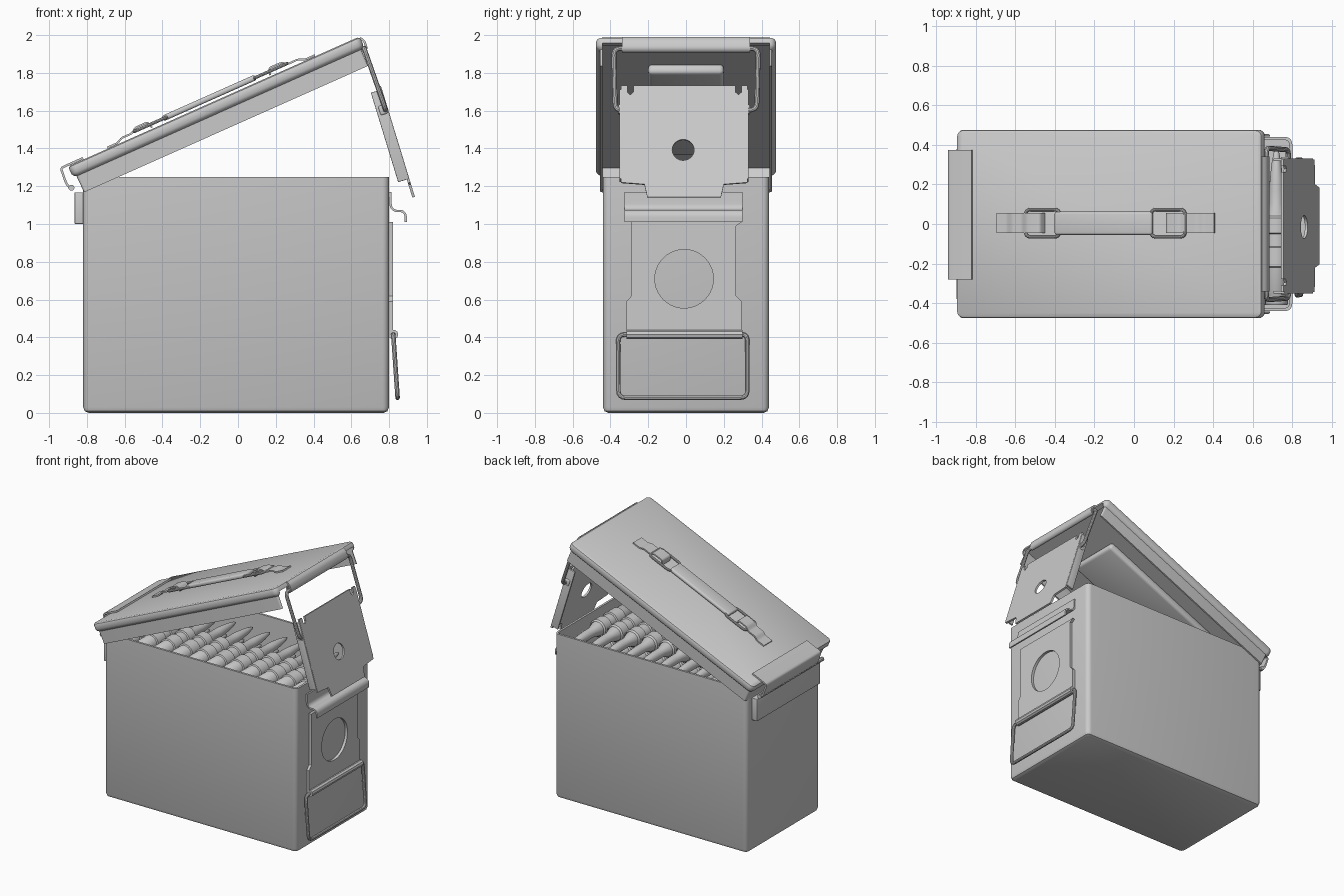
import bpy, bmesh, math
from mathutils import Matrix, Vector

if "Cube" in bpy.data.objects:
    bpy.data.objects.remove(bpy.data.objects["Cube"])

I = Matrix.Identity(4)
# tilted frames: opened lid (origin at its rear top edge) and hanging latch plate
LID = Matrix.Translation((-0.90, 0, 1.305)) @ Matrix.Rotation(math.radians(-24), 4, 'Y')
LATCH = Matrix.Translation((0.75, 0, 1.73)) @ Matrix.Rotation(math.radians(-17), 4, 'Y')
FACE = Matrix(((0, 0, 1, 0), (1, 0, 0, 0), (0, 1, 0, 0), (0, 0, 0, 1)))  # drawing plane -> y,z


def add(name, data, mat=I):
    ob = bpy.data.objects.new(name, data)
    bpy.context.collection.objects.link(ob)
    ob.matrix_world = mat
    return ob


def from_bm(name, bm, mat=I):
    bmesh.ops.recalc_face_normals(bm, faces=bm.faces)
    me = bpy.data.meshes.new(name)
    bm.to_mesh(me)
    bm.free()
    return add(name, me, mat)


def bake(ob):
    """Replace an object by its evaluated mesh."""
    deps = bpy.context.evaluated_depsgraph_get()
    me = bpy.data.meshes.new_from_object(ob.evaluated_get(deps))
    name, mat = ob.name, ob.matrix_world.copy()
    bpy.data.objects.remove(ob)
    return add(name, me, mat)


def box(name, x0, x1, y0, y1, z0, z1, mat=I, bev=0.0):
    bm = bmesh.new()
    bmesh.ops.create_cube(bm, size=1)
    for v in bm.verts:
        v.co = ((x0 + x1) / 2 + v.co.x * (x1 - x0), (y0 + y1) / 2 + v.co.y * (y1 - y0),
                (z0 + z1) / 2 + v.co.z * (z1 - z0))
    if bev:
        bmesh.ops.bevel(bm, geom=bm.edges[:], offset=bev, segments=3, profile=0.5, affect='EDGES')
    return from_bm(name, bm, mat)


def loft(name, x0, x1, hy, radius, steps, mat=I):
    """Stack of rounded rectangles; steps are (inset, z)."""
    bm, rings = bmesh.new(), []
    for inset, z in steps:
        r, ring = max(0.006, radius - inset), []
        xs, ys = (x0 + inset + r, x1 - inset - r), hy - inset - r
        for k, (cx, cy) in enumerate(((xs[1], ys), (xs[0], ys), (xs[0], -ys), (xs[1], -ys))):
            for i in range(6):
                a = math.radians(90 * k + 18 * i)
                ring.append(bm.verts.new((cx + r * math.cos(a), cy + r * math.sin(a), z)))
        rings.append(ring)
    for a, b in zip(rings, rings[1:]):
        for i in range(len(a)):
            j = (i + 1) % len(a)
            bm.faces.new((a[i], a[j], b[j], b[i]))
    bm.faces.new(rings[0])
    bm.faces.new(rings[-1])
    return from_bm(name, bm, mat)


def fillet(pts, r, closed=False):
    """Round the corners of a path."""
    pts, out, n = [Vector(p) for p in pts], [], len(pts)
    for i, p in enumerate(pts):
        if not closed and i in (0, n - 1):
            out.append(p)
            continue
        d0, d1 = pts[i - 1] - p, pts[(i + 1) % n] - p
        a = p + d0.normalized() * min(r, d0.length * 0.45)
        b = p + d1.normalized() * min(r, d1.length * 0.45)
        out += [a * (1 - t) ** 2 + p * 2 * t * (1 - t) + b * t * t for t in (0, .25, .5, .75, 1)]
    return out


def spline(cu, pts, closed):
    s = cu.splines.new('POLY')
    s.points.add(len(pts) - 1)
    for q, p in zip(s.points, pts):
        q.co = (*p, 1)
    s.use_cyclic_u = closed


def wire(name, pts, r=0.011, bend=0.04, closed=False, mat=I):
    cu = bpy.data.curves.new(name, 'CURVE')
    cu.dimensions, cu.bevel_depth, cu.bevel_resolution, cu.use_fill_caps = '3D', r, 3, True
    spline(cu, fillet(pts, bend, closed), closed)
    return bake(add(name, cu, mat))


def strip(name, prof, y0, y1, t=0.012, bend=0.015, mat=I):
    """Bent sheet metal: x,z profile pulled along y."""
    bm = bmesh.new()
    rows = [(bm.verts.new((x, y0, z)), bm.verts.new((x, y1, z)))
            for x, _, z in fillet([(x, 0, z) for x, z in prof], bend)]
    for a, b in zip(rows, rows[1:]):
        bm.faces.new((a[0], a[1], b[1], b[0]))
    ob = from_bm(name, bm, mat)
    m = ob.modifiers.new('thickness', 'SOLIDIFY')
    m.thickness, m.offset = t, 0
    return bake(ob)


def plate(name, outline, hole, t, mat):
    """Flat y,z plate with one round hole (y, z, radius)."""
    cu = bpy.data.curves.new(name, 'CURVE')
    cu.dimensions, cu.fill_mode, cu.extrude = '2D', 'BOTH', t / 2
    spline(cu, [(y, z, 0) for y, z in outline], True)
    y, z, r = hole
    spline(cu, [(y + r * math.cos(k * math.pi / 20), z + r * math.sin(k * math.pi / 20), 0)
                for k in range(40)], True)
    return bake(add(name, cu, mat @ FACE))


def lathe(name, prof, seg=18):
    """Turned part around the y axis; prof is (radius, y)."""
    bm = bmesh.new()
    vs = [bm.verts.new((r, y, 0)) for r, y in prof]
    es = [bm.edges.new(e) for e in zip(vs, vs[1:])]
    bmesh.ops.spin(bm, geom=vs + es, cent=(0, 0, 0), axis=(0, 1, 0), angle=math.tau, steps=seg)
    bmesh.ops.remove_doubles(bm, verts=bm.verts, dist=1e-4)
    return from_bm(name, bm)


# can body, hollow and open at the top
loft('can_body', -0.82, 0.80, 0.44, 0.035,
     [(0.03, 0), (0.009, 0.009), (0, 0.03), (0, 1.25), (0.016, 1.25), (0.016, 0.02)])

# lid shell with rolled rim and skirt; the latch end is open below the rim
lid = loft('lid', 0, 1.69, 0.476, 0.035,
           [(0.015, 0), (0.004, -0.006), (0, -0.016), (0, -0.045), (0.008, -0.058), (0.02, -0.066),
            (0.022, -0.16), (0.034, -0.16), (0.034, -0.025)], LID)
cutter = box('lid_cutter', 1.6, 1.8, -0.442, 0.442, -0.3, -0.036, LID)
cutter.hide_render = True
mod = lid.modifiers.new('open_end', 'BOOLEAN')
mod.object, mod.operation, mod.solver = cutter, 'DIFFERENCE', 'EXACT'
bake(lid)
bpy.data.objects.remove(cutter)
box('lid_inner_panel', 0.3, 1.38, -0.2, 0.2, -0.075, -0.015, LID, 0.022)

# carrying handle: grip, two rings, two strap brackets
box('handle_grip', 0.56, 1.10, -0.055, 0.062, 0.012, 0.042, LID, 0.012)
for i, (a, b) in enumerate(((0.395, 0.585), (1.09, 1.28))):
    wire(f'handle_ring_{i}', [(a, -0.065, 0.026), (b, -0.065, 0.026), (b, 0.073, 0.026), (a, 0.073, 0.026)],
         0.009, 0.03, True, LID)
for i, (a, s) in enumerate(((0.23, 1), (1.434, -1))):
    prof = [(a, 0.006), (a + .06 * s, 0.006), (a + .09 * s, 0.022), (a + .15 * s, 0.022),
            (a + .18 * s, 0.042), (a + .25 * s, 0.042), (a + .26 * s, 0.006)]
    strip(f'handle_bracket_{i}', prof, -0.045, 0.055, 0.01, 0.012, LID)

# rear hinge
strip('hinge_leaf_lid', [(-0.82, 1.349), (-0.938, 1.296), (-0.908, 1.21), (-0.88, 1.185)], -0.28, 0.375)
wire('hinge_pin', [(-0.882, -0.38, 1.192), (-0.882, 0.38, 1.192)], 0.016)
box('hinge_leaf_body', -0.865, -0.81, -0.38, 0.38, 1.0, 1.168, bev=0.004)

# latch: sleeve on the lid end, wire bail, hanging plate with side flanges
strip('latch_sleeve', [(0.645, 1.985), (0.668, 1.97), (0.682, 1.93), (0.668, 1.91), (0.65, 1.925), (0.645, 1.96)],
      -0.34, 0.34)
wire('latch_bail', [(0.78, -0.335, 1.60), (0.78, -0.375, 1.61), (0.668, -0.383, 1.93), (0.668, 0.383, 1.93),
                    (0.78, 0.375, 1.61), (0.78, 0.325, 1.60)], 0.013)
slot = lambda y: [(y - 0.016, 0), (y - 0.016, -0.035), (y, -0.05), (y + 0.016, -0.035), (y + 0.016, 0)]
plate('latch_plate', [(-0.345, 0)] + slot(-0.295) + slot(0.278) +
      [(0.325, 0), (0.325, -0.535), (0.20, -0.545), (0.185, -0.615), (-0.205, -0.615), (-0.22, -0.545),
       (-0.345, -0.535)], (-0.015, -0.355, 0.058), 0.014, LATCH)
for i, y in enumerate((-0.345, 0.325)):
    box(f'latch_flange_{i}', -0.055, 0.006, y - 0.007, y + 0.007, -0.515, -0.02, LATCH, 0.003)
    box(f'latch_pivot_{i}', -0.04, 0.0, y - 0.014, y + 0.014, -0.15, -0.10, LATCH, 0.008)

# front catch, reinforcing plate and lower carrying bail
strip('catch_hook', [(0.806, 1.17), (0.808, 1.09), (0.83, 1.068), (0.87, 1.07), (0.888, 1.05), (0.888, 1.01)],
      -0.325, 0.30, 0.012, 0.02)
plate('end_plate', [(-0.29, 1.01), (0.295, 1.01), (0.265, 0.99), (0.265, 0.62), (0.295, 0.59), (0.295, 0.40),
                    (-0.315, 0.40), (-0.315, 0.59), (-0.288, 0.62), (-0.288, 0.99)],
      (-0.01, 0.71, 0.155), 0.022, Matrix.Translation((0.809, 0, 0)))
wire('lower_sleeve', [(0.822, -0.315, 0.415), (0.822, 0.30, 0.415)], 0.026)
wire('lower_bail', [(0.822, -0.28, 0.415), (0.822, -0.36, 0.415), (0.845, -0.358, 0.08), (0.845, 0.325, 0.08),
                    (0.822, 0.325, 0.415), (0.822, 0.27, 0.415)], 0.012)

# belted cartridges lying crosswise, tips toward the back
shell = lathe('cartridge', [(0, -0.41), (0.054, -0.41), (0.058, -0.402), (0.058, -0.385), (0.048, -0.375),
                            (0.048, -0.36), (0.058, -0.345), (0.054, 0.04), (0.036, 0.10), (0.036, 0.17),
                            (0.033, 0.23), (0.024, 0.31), (0.011, 0.375), (0, 0.395)])
links = lathe('belt_link', [(0.057, -0.22), (0.066, -0.215), (0.066, -0.12), (0.056, -0.115), (0.056, -0.05),
                            (0.066, -0.045), (0.066, 0.03), (0.056, 0.04)])
for layer in range(3):
    for i in range(11 - layer % 2):
        at = Matrix.Translation((-0.73 + 0.145 * i + 0.0725 * (layer % 2), 0, 1.15 - 0.115 * layer))
        for part in (shell, links):
            add(f'{part.name}_{layer}_{i}', part.data, at)
bpy.data.objects.remove(shell)
bpy.data.objects.remove(links)

bpy.ops.object.select_all(action='SELECT')
bpy.context.view_layer.objects.active = bpy.data.objects['can_body']
bpy.ops.object.shade_smooth_by_angle(angle=math.radians(35))
